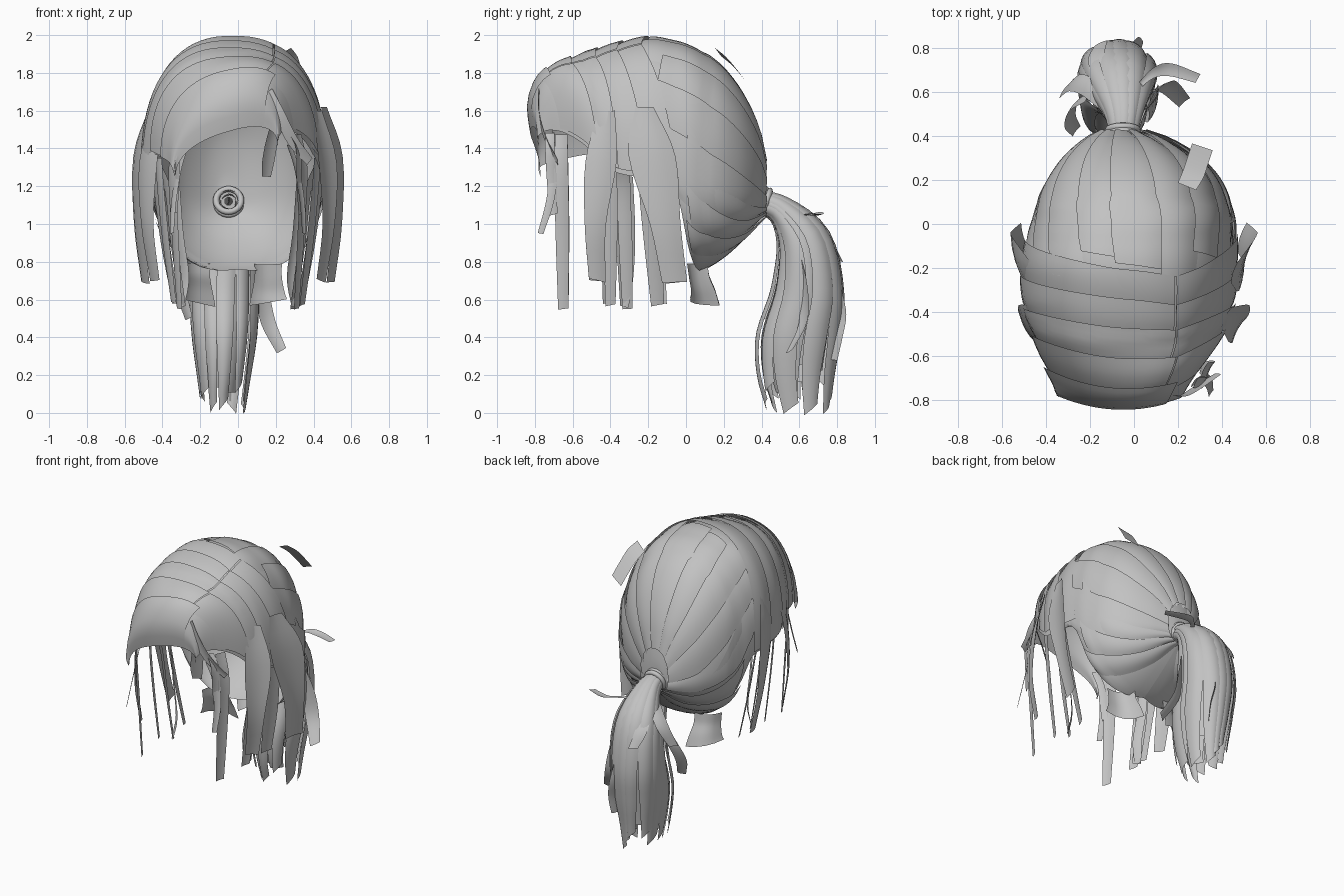
import bpy, math, random
from mathutils import Vector as V

if "Cube" in bpy.data.objects:
    bpy.data.objects.remove(bpy.data.objects["Cube"])

random.seed(4)
grey = bpy.data.materials.new("hair_grey")
grey.diffuse_color = (0.54, 0.54, 0.54, 1)
grey.use_nodes = True
grey.node_tree.nodes["Principled BSDF"].inputs["Base Color"].default_value = grey.diffuse_color


def curve(pts, u):
    """Smooth interpolation through a list of equal-length tuples, u in 0..1."""
    f = min(max(u, 0), 1) * (len(pts) - 1)
    i = min(int(f), len(pts) - 2)
    t = f - i
    b, c = pts[i], pts[i + 1]
    a = pts[i - 1] if i else [2 * p - q for p, q in zip(b, c)]
    d = pts[i + 2] if i + 2 < len(pts) else [2 * q - p for p, q in zip(b, c)]
    return [0.5 * (2 * q + (r - p) * t + (2 * p - 5 * q + 4 * r - s) * t * t
                   + (3 * q - p - 3 * r + s) * t ** 3) for p, q, r, s in zip(a, b, c, d)]


def grid(name, rows, cols, fn):
    """Sheet of quads from fn(u, v)."""
    verts = [fn(i / rows, j / cols) for i in range(rows + 1) for j in range(cols + 1)]
    n = cols + 1
    faces = [(i * n + j, i * n + j + 1, (i + 1) * n + j + 1, (i + 1) * n + j)
             for i in range(rows) for j in range(cols)]
    me = bpy.data.meshes.new(name)
    me.from_pydata(verts, [], faces)
    me.polygons.foreach_set("use_smooth", [True] * len(faces))
    me.materials.append(grey)
    ob = bpy.data.objects.new(name, me)
    bpy.context.collection.objects.link(ob)
    return ob


# Scalp cross-sections: y, centre x, half width, widest z, top z, bottom z, wrap angle
SEC = [(-.825, -.06, .27, 1.33, 1.49, 1.3, 0), (-.835, -.06, .275, 1.38, 1.62, 1.3, 0),
       (-.79, -.05, .30, 1.41, 1.74, 1.35, 0), (-.70, -.04, .355, 1.41, 1.82, 1.35, 0),
       (-.55, -.025, .42, 1.37, 1.885, 1.3, 0), (-.40, -.025, .46, 1.28, 1.935, 1.2, 0),
       (-.20, -.02, .475, 1.24, 1.975, 1.1, 0), (-.06, -.01, .46, 1.22, 1.955, .9, 5),
       (.02, 0, .445, 1.22, 1.93, .75, 50), (.10, 0, .42, 1.22, 1.885, .76, 90),
       (.20, 0, .37, 1.22, 1.80, .82, 90), (.30, -.01, .285, 1.20, 1.66, .91, 90),
       (.38, -.03, .17, 1.17, 1.48, 1.01, 90), (.42, -.05, .07, 1.14, 1.28, 1.06, 90),
       (.425, -.05, .02, 1.12, 1.14, 1.10, 90)]


def section(y):
    n = len(SEC) - 1
    if y < SEC[1][0]:  # rolls down over the front edge
        return curve(SEC, max(0, 1 - (SEC[1][0] - y) / .06) / n)
    for k in range(1, n):
        if y <= SEC[k + 1][0] or k == n - 1:
            t = (y - SEC[k][0]) / (SEC[k + 1][0] - SEC[k][0])
            return curve(SEC, (k + min(max(t, 0), 1)) / n)


def shell(sec, deg, lift=0.0):
    """Point on a cross-section at an angle: 0 right side, 90 crown, 180 left side."""
    y, cx, hw, zm, zt, zb, a = sec
    a = min(max(a, 0), 90)
    t = math.radians(min(max(deg, -a), 180 + a))
    c, n = math.cos(t), math.sin(t)
    e = .88 if y > .1 else .82
    x = cx + math.copysign(abs(c) ** e, c) * (hw + lift)
    z = (zt - zm + lift) * n ** e if n > 0 else -(zm - zb + lift) * (-n) ** .88
    z += .3 * (x + .05) * min(max((-.55 - y) / .25, 0), 1)
    y += lift * (.8 if y > .1 else -.4 if y < -.5 else 0)
    y += .7 * (x + .05) ** 2 * min(max((-.35 - y) / .45, 0), 1)
    return V((x, y, zm + z))


def scalp_point(u, v):
    sec = curve(SEC, u)
    a = min(max(sec[6], 0), 90)
    return shell(sec, -a + v * (180 + 2 * a))


grid("scalp", 70, 48, scalp_point)


def panel(name, a, b, c, d, lo=.003, hi=.022):
    """Overlapping sheet between four (y, angle) corners, raised along one long edge."""
    def fn(u, v):
        y, s = [(p * (1 - v) + q * v) * (1 - u) + (r * (1 - v) + w * v) * u
                for p, q, r, w in zip(a, b, c, d)]
        return shell(section(y), s, lo + (hi - lo) * v ** 1.5 + .008 * math.sin(math.pi * v))
    return grid(name, 24, 8, fn)


# Fringe panels sweeping left and right of the off-centre parting
for k in range(5):
    y = -.24 - k * .125
    part = [70, 69, 67, 62, 50][k]
    back = .14 - k * .035
    panel("left_fringe_panel", (y - .17, part - 2), (y, part),
          (y - .17 + back, 179), (y + .03 + back, 179))
    if k < 4:
        panel("right_fringe_panel", (y - .17, part - 3), (y, part - 1),
              (y - .15 + back, 1), (y + .06 + back, 1))

# Combed back panels fanning from the parting to the tie
for k in range(9):
    t0, f0 = -36 + k * 27, 2 + k * 18
    front = -.26 + .05 * (k % 3)
    panel("combed_panel", (.41, t0), (.41, t0 + 36), (front, f0), (front + .03, f0 + 21),
          .002, .018)
for sx in (0, 1):
    for k in range(3):
        t0, t1 = -88 + k * 18, -48 + k * 22
        a, b, c, d = (.41, t0), (.41, t0 + 24), (.03, t1), (.0, t1 + 26)
        if sx:
            a, b, c, d = [(p, 180 - q) for p, q in (a, b, c, d)]
        panel("nape_panel", a, b, c, d, .002, .016)


def lock(name, pts, width, side, tip=.75, bulge=.07):
    """Hair ribbon along a path; width is a number or list along the path."""
    ws = width if isinstance(width, list) else [width * .9, width, width, width * tip]
    side = V(side).normalized()
    skew = random.uniform(-.25, .25)

    def fn(u, v):
        p, w = V(curve(pts, u)), curve([(x,) for x in ws], u)[0]
        tan = V(curve(pts, min(u + .02, 1))) - V(curve(pts, max(u - .02, 0)))
        nrm = side.cross(tan).normalized()
        end = tan.normalized() * skew * w * (v - .5) * u ** 6
        return p + side * w * (v - .5) + nrm * bulge * w * (1 - (2 * v - 1) ** 2) + end
    return grid(name, 12, 4, fn)


# Hanging side locks: top y, bottom y, bottom z, width, top x, mid x, bottom x
SIDE = [(-.66, -.65, .55, .07, .32, .35, .31), (-.40, -.40, .57, .07, .42, .41, .34),
        (-.33, -.31, .55, .07, .43, .37, .29), (-.20, -.15, .57, .09, .44, .42, .33),
        (-.72, -.70, 1.05, .05, .28, .32, .33)]
for sx, label in ((1, "right"), (-1, "left")):
    for yt, yb, zb, w, x0, x1, x2 in SIDE:
        j = random.uniform(-.02, .02) if sx < 0 else 0
        zt = section(yt)[3] + .07
        lock(label + "_side_lock",
             [(sx * x0, yt, zt), (sx * x1, yt + j, zt - .2 * (zt - zb)),
              (sx * (x1 * .6 + x2 * .4), (yt + yb) / 2 + j, (zt + zb) / 2 - .05),
              (sx * x2, yb + j, zb + abs(j))],
             w * 1.15, (sx * .45, .9, 0))
    # Broad outer sheets that leave the scalp and hang as straight locks
    lock(label + "_outer_sheet", [(sx * .455, -.22, 1.62), (sx * .515, -.18, 1.36),
                                  (sx * .525, -.11, 1.0), (sx * .49, -.06, .69)],
         [.10, .26, .17, .14], (sx * .3, .95, 0))
    lock(label + "_outer_front", [(sx * .42, -.42, 1.60), (sx * .475, -.45, 1.33),
                                  (sx * .48, -.48, 1.0), (sx * .44, -.47, .70)],
         [.10, .19, .13, .10], (sx * .5, .87, 0))
    # Thin wisps beside the face and at the ear
    lock(label + "_face_wisp", [(sx * .27, -.72, 1.42), (sx * .31, -.70, 1.3),
                                (sx * .34, -.72, 1.12), (sx * .35, -.77, .95)],
         .05, (sx * .5, .8, 0))
    lock(label + "_low_wisp", [(sx * .33, -.3, 1.25), (sx * .31, -.29, .95),
                               (sx * .28, -.3, .72), (sx * .3, -.32, .56)], .06, (sx * .7, .7, 0))
    # Flared, curved tufts under the nape
    cx = .16 if sx > 0 else -.22
    lock(label + "_nape_tuft", [(cx, .06, .79), (cx, .07, .72),
                                (cx, .09, .65), (cx, .10, .585)],
         [.18, .18, .21, .25], (.8, -sx * .6, 0), bulge=-.25 * sx)

# Loose strands around the parting, crown and temple
lock("parting_strand", [(.16, -.78, 1.70), (.22, -.78, 1.58), (.29, -.74, 1.44),
                        (.38, -.68, 1.33)], .06, (.7, 0, .6))
lock("forehead_strand", [(.21, -.74, 1.55), (.18, -.72, 1.44), (.16, -.70, 1.33),
                         (.15, -.68, 1.25)], .08, (.8, .6, 0))
lock("crown_card", [(.24, .17, 1.91), (.27, .23, 1.86), (.29, .29, 1.79), (.31, .35, 1.71)],
     .11, (.75, -.3, .4), 1, 0)

# Ponytail: centre x, y, z, sideways radius, depth radius, tilt of the section in degrees
TAIL = [(-.05, .39, 1.12, .06, .06, 80), (-.05, .50, 1.07, .09, .08, 60),
        (-.07, .62, .90, .16, .15, 25), (-.08, .645, .65, .18, .19, 0),
        (-.08, .60, .42, .17, .22, 0), (-.08, .585, .22, .14, .20, 0),
        (-.08, .60, .06, .11, .16, 0)]


def tail(u, ang, k=1.0):
    x, y, z, rx, ry, tilt = curve(TAIL, u)
    t = math.radians(tilt)
    d = ry * k * math.sin(ang)
    return V((x + rx * k * math.cos(ang), y + d * math.cos(t), z + d * math.sin(t)))


N = 13
for k in range(N):
    base, reach = k * math.tau / N, random.uniform(.84, 1.0)
    size, half = random.uniform(.9, 1.06), random.uniform(.27, .36)
    twist = random.uniform(-.25, .25)

    def strand(u, v):
        a = base + twist * u + (2 * v - 1) * half * (1 - .3 * u ** 3)
        p = tail(u * reach, a, size + .05 * (1 - (2 * v - 1) ** 2))
        p.z -= u ** 6 * (.05 * size - .06 * (v - .5))
        return p
    grid("ponytail_strand", 22, 5, strand)
# Inner strands filling the ponytail
for k in range(6):
    grid("inner_strand", 20, 4, lambda u, v: tail(
        u * (.8 + .03 * k), k * math.tau / 6 + (2 * v - 1) * .5, .62 + .06 * (k % 2)))

# Stray ponytail ends
lock("stray_right", [(.06, .58, .85), (.12, .62, .66), (.16, .62, .48), (.23, .55, .33)],
     .09, (.8, .5, .2))
lock("stray_left", [(-.20, .58, .90), (-.27, .54, .76), (-.29, .47, .62), (-.26, .42, .50)],
     .08, (.6, .7, .2))
lock("stray_back", [(.0, .60, 1.04), (.08, .68, 1.06), (.16, .70, 1.05), (.29, .66, 1.05)],
     .06, (.2, .7, .1))
lock("stray_tip", [(-.02, .80, .65), (.0, .82, .52), (.02, .80, .4), (.02, .78, .28)],
     .07, (.5, .7, 0))
lock("stray_top", [(-.13, .55, 1.03), (-.21, .62, .98), (-.27, .64, .9), (-.32, .60, .78)],
     .09, (.5, .8, .1))
lock("stray_crown", [(-.10, .56, 1.05), (-.15, .68, .98), (-.17, .76, .90), (-.15, .82, .80)],
     .08, (.9, .3, .1))

# Hair tie: two stacked rings
for k in range(2):
    bpy.ops.mesh.primitive_torus_add(
        major_radius=.066, minor_radius=.017, major_segments=28, minor_segments=8,
        location=(-.05, .395 + .028 * k, 1.125 - .012 * k),
        rotation=(math.radians(-114 + 6 * k), 0, 0))
    ring = bpy.context.object
    ring.name = "hair_tie_ring"
    ring.data.materials.append(grey)
    bpy.ops.object.shade_smooth()
